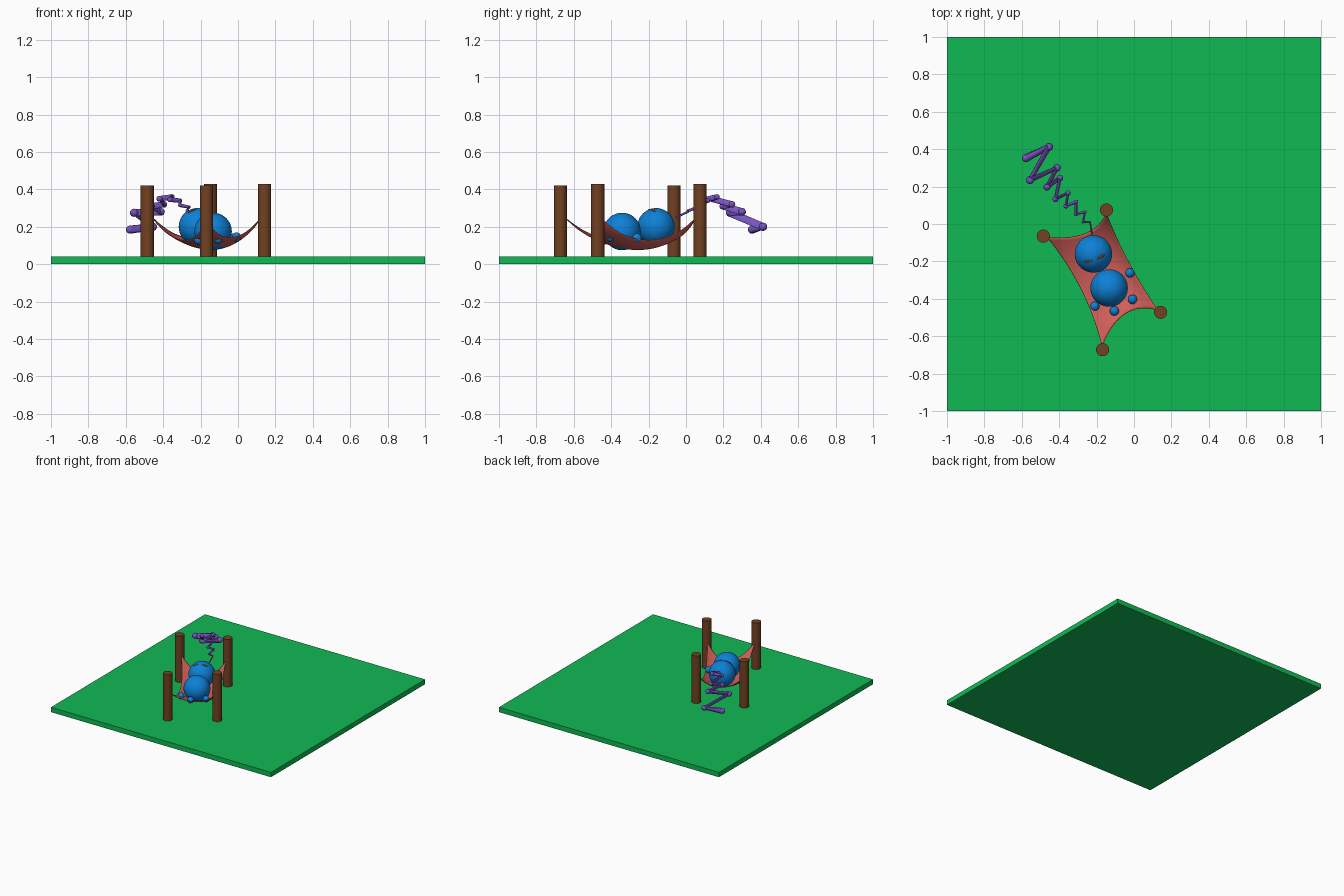
import bpy, bmesh, math
from mathutils import Vector

if "Cube" in bpy.data.objects:
    bpy.data.objects.remove(bpy.data.objects["Cube"])


def material(name, rgb):
    m = bpy.data.materials.new(name)
    m.diffuse_color = (*rgb, 1)
    m.use_nodes = True
    m.node_tree.nodes["Principled BSDF"].inputs["Base Color"].default_value = m.diffuse_color
    return m


GREEN = material("grass green", (0.005, 0.49, 0.09))
BROWN = material("wood brown", (0.17, 0.053, 0.017))
RED = material("cloth red", (0.64, 0.115, 0.10))
BLUE = material("body blue", (0.004, 0.22, 0.68))
PURPLE = material("snore purple", (0.19, 0.09, 0.54))


def finish(name, mat, smooth=True):
    ob = bpy.context.object
    ob.name = name
    ob.data.materials.append(mat)
    if smooth:
        bpy.ops.object.shade_smooth_by_angle(angle=math.radians(40))
    return ob


def ball(name, pos, r, mat=BLUE, seg=48):
    bpy.ops.mesh.primitive_uv_sphere_add(segments=seg, ring_count=seg // 2, radius=r, location=pos)
    return finish(name, mat)


# Grass slab
bpy.ops.mesh.primitive_cube_add(size=1, location=(0, 0, 0.02))
bpy.context.object.scale = (2, 2, 0.04)
finish("grass_slab", GREEN, False)

# Four posts
for i, (x, y, top) in enumerate([(-0.485, -0.065, 0.42), (-0.147, 0.075, 0.43),
                                 (0.142, -0.472, 0.43), (-0.168, -0.672, 0.42)]):
    bpy.ops.mesh.primitive_cylinder_add(vertices=32, radius=0.035, depth=top - 0.03,
                                        location=(x, y, (top + 0.03) / 2))
    finish(f"post_{i + 1}", BROWN)

# Hammock: four corners, edges pulled inwards, sagging middle
BL, BR = Vector((-0.465, -0.07)), Vector((-0.15, 0.06))
FL, FR = Vector((-0.17, -0.655)), Vector((0.128, -0.463))
PULL_F, PULL_B = Vector((-0.025, 0.08)), Vector((0.05, -0.045))
PULL_L, PULL_R = Vector((0.035, 0.015)), Vector((-0.02, 0.0))


def cloth_point(u, v):
    a, b = (1 + u) / 2, (1 + v) / 2
    p = (FL * (1 - a) + FR * a) * (1 - b) + (BL * (1 - a) + BR * a) * b
    p = p + (PULL_F * (1 - b) + PULL_B * b) * (1 - u * u)
    p = p + (PULL_L * (1 - a) + PULL_R * a) * (1 - v * v)
    z = 0.08 + 0.05 * u * u + 0.065 * v * v + 0.065 * abs(u * v) ** 2.5
    return (p.x, p.y, z)


N = 32
bm = bmesh.new()
grid = [[bm.verts.new(cloth_point(2 * i / N - 1, 2 * j / N - 1)) for i in range(N + 1)]
        for j in range(N + 1)]
for j in range(N):
    for i in range(N):
        bm.faces.new((grid[j][i], grid[j][i + 1], grid[j + 1][i + 1], grid[j + 1][i]))
mesh = bpy.data.meshes.new("hammock")
bm.to_mesh(mesh)
bm.free()
hammock = bpy.data.objects.new("hammock", mesh)
bpy.context.collection.objects.link(hammock)
bpy.context.view_layer.objects.active = hammock
hammock.select_set(True)
finish("hammock", RED)
thick = hammock.modifiers.new("thickness", "SOLIDIFY")
thick.thickness = 0.004

# Sleeper: head, body, hands and feet
HEAD = Vector((-0.217, -0.16, 0.20))
ball("head", HEAD, 0.1)
ball("body", (-0.133, -0.342, 0.175), 0.1)
for i, p in enumerate([(-0.022, -0.262, 0.14), (-0.008, -0.403, 0.145),
                       (-0.105, -0.465, 0.135), (-0.21, -0.44, 0.13)]):
    ball(f"limb_{i + 1}", p, 0.025, seg=24)

# Closed eyes: thin flattened ovals lying on the head
for side, dx, dy in (("left", -0.030, -0.041), ("right", 0.039, -0.016)):
    n = Vector((dx, dy, math.sqrt(0.01 - dx * dx - dy * dy))).normalized()
    across = Vector((0.92, 0.38, 0))
    across = (across - n * across.dot(n)).normalized()
    eye = ball(f"{side}_eye", HEAD + n * 0.099, 1, BROWN, 16)
    eye.rotation_mode = "QUATERNION"
    basis = (across, n.cross(across), n)
    from mathutils import Matrix
    eye.rotation_quaternion = Matrix(basis).transposed().to_quaternion()
    eye.scale = (0.024, 0.008, 0.004)

# Snore zigzag: tube that grows along its path
path = [(-.225, -.053, .25), (-.235, .01, .28), (-.273, .01, .285), (-.262, .064, .305),
        (-.31, .053, .315), (-.31, .118, .34), (-.364, .096, .345), (-.353, .166, .36),
        (-.42, .134, .35), (-.396, .246, .32), (-.465, .198, .31), (-.412, .30, .28),
        (-.556, .235, .275), (-.455, .412, .20), (-.577, .353, .185)]
curve = bpy.data.curves.new("snore_zigzag", "CURVE")
curve.dimensions = "3D"
curve.bevel_depth = 0.022
curve.bevel_resolution = 4
curve.use_fill_caps = True
spline = curve.splines.new("POLY")
spline.points.add(len(path) - 1)
for i, (pt, p) in enumerate(zip(spline.points, path)):
    pt.co = (*p, 1)
    pt.radius = 0.2 + 0.8 * min(1, i / 12)
bpy.ops.object.select_all(action="DESELECT")
snore = bpy.data.objects.new("snore_zigzag", curve)
bpy.context.collection.objects.link(snore)
bpy.context.view_layer.objects.active = snore
snore.select_set(True)
bpy.ops.object.convert(target="MESH")
finish("snore_zigzag", PURPLE)
# Rounded joints and ends of the zigzag
for i, p in enumerate(path):
    ball(f"snore_joint_{i + 1}", p, 0.022 * (0.2 + 0.8 * min(1, i / 12)), PURPLE, 16)
